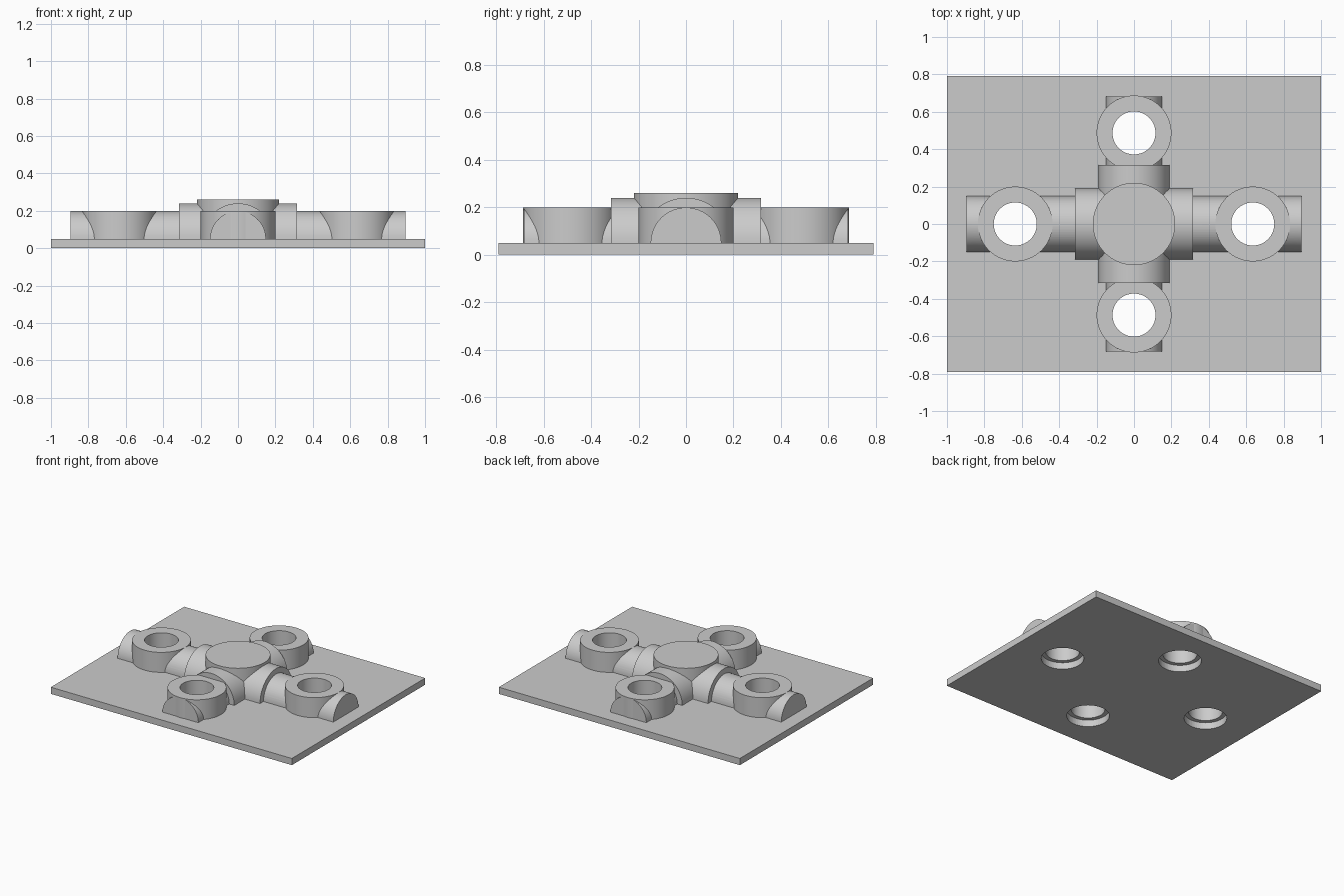
import bpy, bmesh, math
from mathutils import Matrix

default = bpy.data.objects.get("Cube")
if default:
    bpy.data.objects.remove(default, do_unlink=True)

BASE = 0.05                       # top of the base plate
CENTRES = {"right": (-0.635, 0), "left": (0.635, 0),
           "front": (0, -0.487), "back": (0, 0.487)}

grey = bpy.data.materials.new("plain grey")
grey.use_nodes = True
grey.diffuse_color = (0.6, 0.6, 0.6, 1)
grey.node_tree.nodes["Principled BSDF"].inputs["Base Color"].default_value = (0.6, 0.6, 0.6, 1)


def finish(name, bm, smooth=True):
    bmesh.ops.recalc_face_normals(bm, faces=bm.faces)
    mesh = bpy.data.meshes.new(name)
    bm.to_mesh(mesh)
    bm.free()
    mesh.materials.append(grey)
    ob = bpy.data.objects.new(name, mesh)
    bpy.context.collection.objects.link(ob)
    if smooth:
        bpy.ops.object.select_all(action="DESELECT")
        ob.select_set(True)
        bpy.context.view_layer.objects.active = ob
        bpy.ops.object.shade_smooth_by_angle(angle=math.radians(30))
    return ob


def add_cylinder(bm, radius, bottom, top, x=0, y=0):
    bmesh.ops.create_cone(bm, cap_ends=True, segments=64, radius1=radius, radius2=radius,
                          depth=top - bottom,
                          matrix=Matrix.Translation((x, y, (top + bottom) / 2)))


def half_pipe(name, radius, half_length, along_y):
    """Half-round bar lying flat on the plate, centred on the origin."""
    bm = bmesh.new()
    steps = 32
    arc = [bm.verts.new((-half_length, radius * math.cos(math.pi * i / steps),
                         BASE + radius * math.sin(math.pi * i / steps)))
           for i in range(steps + 1)]
    face = bm.faces.new(arc)
    out = bmesh.ops.extrude_face_region(bm, geom=[face], use_keep_orig=True)
    moved = [v for v in out["geom"] if isinstance(v, bmesh.types.BMVert)]
    bmesh.ops.translate(bm, verts=moved, vec=(2 * half_length, 0, 0))
    if along_y:
        bm.transform(Matrix.Rotation(math.pi / 2, 4, "Z"))
    return finish(name, bm)


def ring(name, x, y, inner, outer, bottom, top):
    bm = bmesh.new()
    profile = [bm.verts.new((r, 0, z)) for r, z in
               ((inner, bottom), (outer, bottom), (outer, top), (inner, top))]
    edges = [bm.edges.new((profile[i], profile[(i + 1) % 4])) for i in range(4)]
    bmesh.ops.spin(bm, geom=profile + edges, cent=(0, 0, 0), axis=(0, 0, 1),
                   angle=2 * math.pi, steps=64)
    bmesh.ops.remove_doubles(bm, verts=bm.verts, dist=0.0001)
    bmesh.ops.translate(bm, verts=bm.verts, vec=(x, y, 0))
    return finish(name, bm)


# Hole cutter shared by the plate and the pipes
bm = bmesh.new()
for x, y in CENTRES.values():
    add_cylinder(bm, 0.145, -0.1, 0.4, x, y)
cutter = finish("hole_cutter", bm, smooth=False)
cutter.hide_render = True
cutter.hide_set(True)
cutter.display_type = "WIRE"


def cut_holes(ob):
    mod = ob.modifiers.new("holes", "BOOLEAN")
    mod.operation = "DIFFERENCE"
    mod.solver = "EXACT"
    mod.object = cutter


# Base plate with four wide holes
bm = bmesh.new()
bmesh.ops.create_cube(bm, size=1, matrix=Matrix.Translation((0, 0, BASE / 2))
                      @ Matrix.Diagonal((2, 1.58, BASE, 1)))
cut_holes(finish("base_plate", bm))

# Crossing pipes and the thicker sleeves around the middle
cut_holes(half_pipe("long_pipe", 0.149, 0.895, False))
cut_holes(half_pipe("short_pipe", 0.149, 0.683, True))
half_pipe("long_sleeve", 0.19, 0.316, False)
half_pipe("short_sleeve", 0.19, 0.316, True)

# Central round hub
bm = bmesh.new()
add_cylinder(bm, 0.22, BASE, 0.26)
finish("hub", bm)

# Ring sockets, narrower inside than the plate holes
for side, (x, y) in CENTRES.items():
    ring(side + "_ring", x, y, 0.115, 0.2, BASE, 0.2)
